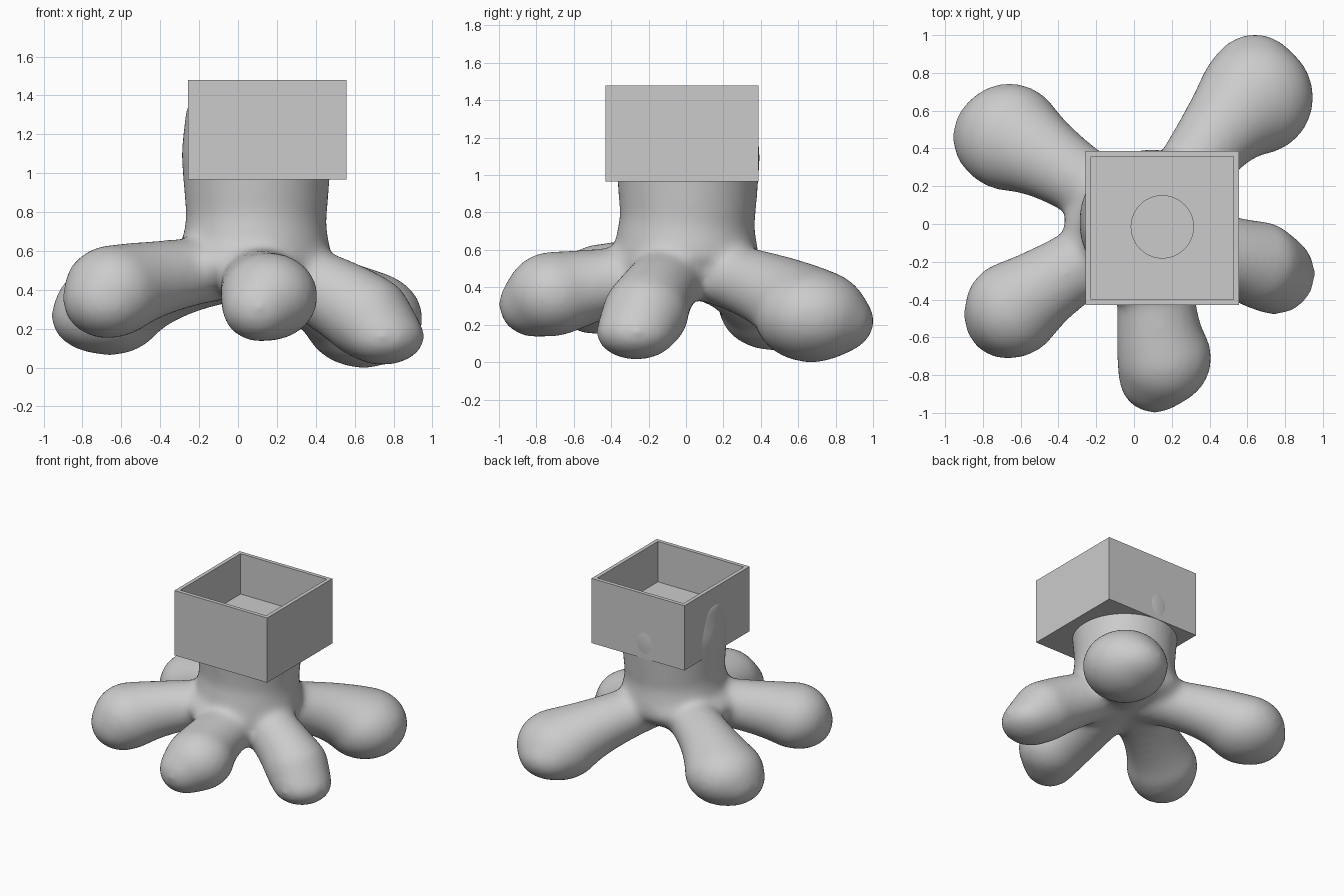
import bpy, bmesh
from mathutils import Vector, Matrix

cube = bpy.data.objects.get("Cube")
if cube:
    bpy.data.objects.remove(cube, do_unlink=True)

grey = bpy.data.materials.new("plain_grey")
grey.use_nodes = True
colour = (0.6, 0.6, 0.6, 1)
grey.diffuse_color = colour
grey.node_tree.nodes["Principled BSDF"].inputs["Base Color"].default_value = colour


def finish(bm, name, helper=False):
    mesh = bpy.data.meshes.new(name)
    bm.to_mesh(mesh)
    bm.free()
    obj = bpy.data.objects.new(name, mesh)
    bpy.context.collection.objects.link(obj)
    mesh.materials.append(grey)
    if helper:
        obj.hide_render = True
        obj.hide_viewport = True
    return obj


def block(bm, low, high):
    low, high = Vector(low), Vector(high)
    matrix = Matrix.Translation((low + high) / 2) @ Matrix.Diagonal((*(high - low), 1))
    bmesh.ops.create_cube(bm, size=1, matrix=matrix)


def drum(bm, x, y, low, high, r_low, r_high):
    bmesh.ops.create_cone(bm, cap_ends=True, segments=48, radius1=r_low, radius2=r_high,
                          depth=high - low,
                          matrix=Matrix.Translation((x, y, (low + high) / 2)))


def blob(bm, s):
    x, y, z, radius, height = s
    matrix = Matrix.Translation((x, y, z)) @ Matrix.Diagonal((radius, radius, height, 1))
    bmesh.ops.create_icosphere(bm, subdivisions=3, radius=1, matrix=matrix)


def limb(bm, stations, steps=10):
    """Chain of blobs along a curve from root to foot, then on to a drooping tip."""
    root, middle, foot, tip = [Vector(s) for s in stations]
    control = 2 * middle - (root + foot) / 2
    for i in range(steps + 1):
        t = i / steps
        blob(bm, root * (1 - t) ** 2 + control * 2 * t * (1 - t) + foot * t ** 2)
    for i in range(1, 5):
        blob(bm, foot.lerp(tip, i / 4))


# Each station: x, y, z, horizontal radius, vertical radius
legs = {
    "back_left": [(0, .04, .50, .20, .16), (-.36, .28, .43, .20, .19),
                  (-.66, .46, .30, .29, .24), (-.71, .46, .265, .255, .195)],
    "front_left": [(0, -.05, .52, .20, .16), (-.36, -.26, .47, .20, .19),
                   (-.64, -.45, .395, .26, .24), (-.67, -.485, .35, .235, .205)],
    "front": [(.13, -.08, .48, .21, .16), (.12, -.44, .42, .215, .19),
              (.16, -.71, .365, .255, .23), (.11, -.81, .31, .195, .18)],
    "right": [(.20, -.04, .50, .20, .16), (.45, -.14, .39, .20, .20),
              (.66, -.215, .265, .235, .22), (.745, -.265, .16, .22, .15)],
    "back_right": [(.17, .06, .50, .20, .16), (.41, .43, .39, .21, .20),
                   (.645, .67, .25, .31, .255), (.64, .76, .22, .25, .19)],
}

# Organic body: trunk, hub and five legs fused into one smooth skin
bm = bmesh.new()
for stations in legs.values():
    limb(bm, stations)
blob(bm, (0.04, -0.02, 0.53, 0.42, 0.18))
drum(bm, 0.09, 0.0, 0.55, 0.75, 0.395, 0.36)
drum(bm, 0.095, 0.01, 0.75, 1.10, 0.36, 0.388)
drum(bm, 0.095, 0.01, 1.10, 1.36, 0.388, 0.36)
body = finish(bm, "legged_body")
remesh = body.modifiers.new("fuse", 'REMESH')
remesh.mode = 'VOXEL'
remesh.voxel_size = 0.02
remesh.use_smooth_shade = True
smooth = body.modifiers.new("soften", 'SMOOTH')
smooth.factor = 0.5
smooth.iterations = 35

# Open square box with a recessed floor
bm = bmesh.new()
block(bm, (-.257, -.43, .967), (.557, .387, 1.48))
top = max(bm.faces, key=lambda f: f.calc_center_median().z)
bmesh.ops.inset_region(bm, faces=[top], thickness=0.03, use_even_offset=True)
floor = bmesh.ops.extrude_discrete_faces(bm, faces=[top])["faces"][0]
bmesh.ops.translate(bm, verts=floor.verts, vec=(0, 0, -0.32))
box = finish(bm, "square_box")

# Hidden cutters for the cavity and the round floor recess
bm = bmesh.new()
block(bm, (-.24, -.41, 1.15), (.535, .37, 1.7))
cavity = finish(bm, "cavity_cutter", True)
bm = bmesh.new()
drum(bm, 0.15, -0.015, 1.05, 1.25, 0.165, 0.165)
recess = finish(bm, "recess_cutter", True)

for target, cutter in ((body, cavity), (body, recess), (box, recess)):
    cut = target.modifiers.new("cut_" + cutter.name, 'BOOLEAN')
    cut.operation = 'DIFFERENCE'
    cut.solver = 'EXACT'
    cut.object = cutter
